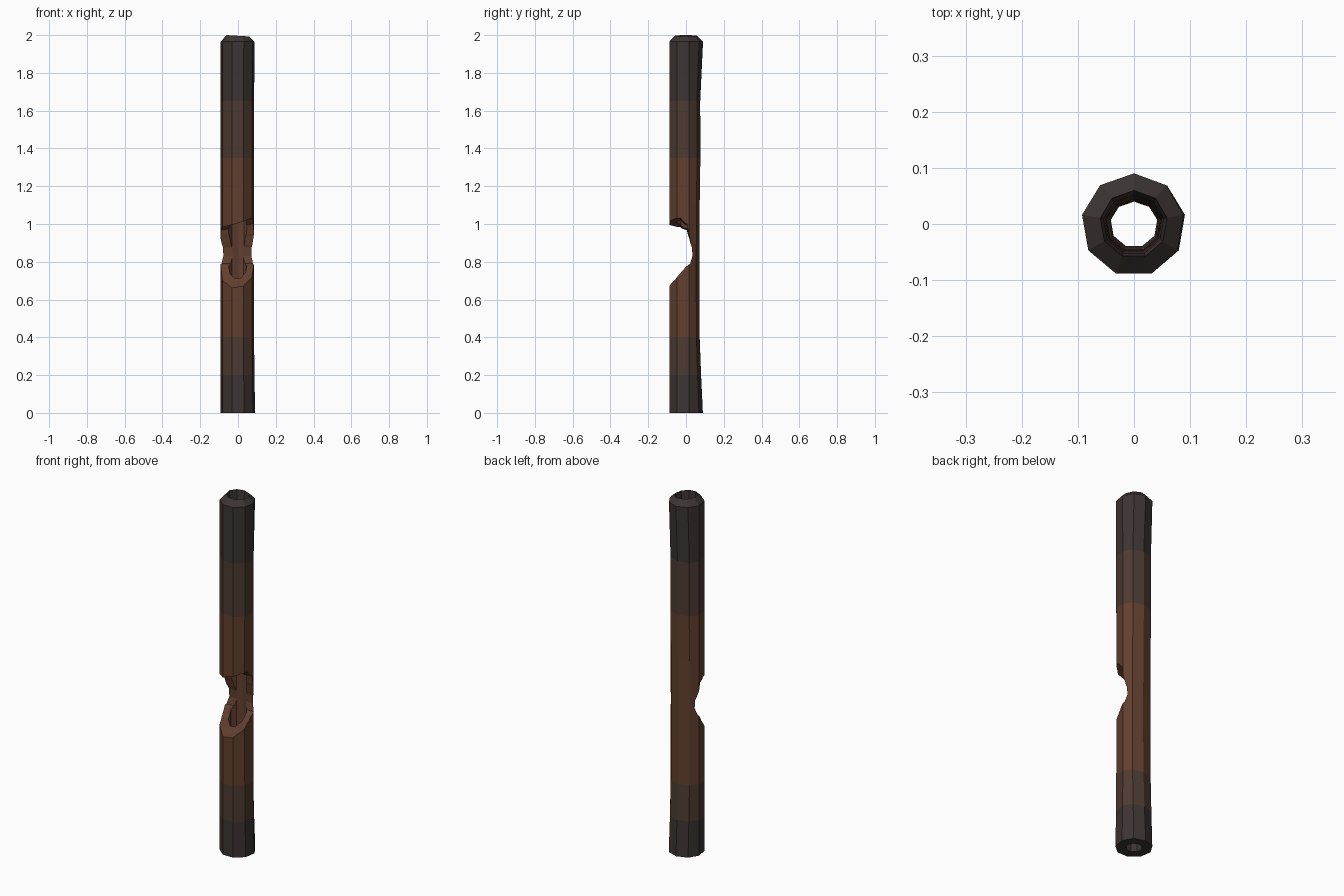
import bpy, bmesh, math

if "Cube" in bpy.data.objects:
    bpy.data.objects.remove(bpy.data.objects["Cube"])

SIDES = 9
mats = []
for name, col in [("dark_iron", (0.045, 0.035, 0.032, 1)),
                  ("brown_iron", (0.075, 0.042, 0.032, 1)),
                  ("rust", (0.12, 0.05, 0.028, 1))]:
    m = bpy.data.materials.new(name)
    m.diffuse_color = col
    m.use_nodes = True
    m.node_tree.nodes["Principled BSDF"].inputs["Base Color"].default_value = m.diffuse_color
    mats.append(m)


def make_object(name, bm):
    bmesh.ops.recalc_face_normals(bm, faces=bm.faces)
    me = bpy.data.meshes.new(name)
    bm.to_mesh(me)
    bm.free()
    ob = bpy.data.objects.new(name, me)
    bpy.context.collection.objects.link(ob)
    for m in mats:
        me.materials.append(m)
    return ob


def ring(bm, r, z, back, right, tilt=0.0):
    """Nonagon with its back and right sides pulled in to show wear."""
    out = []
    for i in range(SIDES):
        a = math.pi / 2 + i * 2 * math.pi / SIDES
        x, y = r * math.cos(a), r * math.sin(a)
        y *= back if y > 0.02 else 1
        x *= right if x > 0 else 1
        out.append(bm.verts.new((x, y, z - tilt * (x + 0.06) * 0.5)))
    return out


# Hollow pipe: outside going up, chamfered rim, inside going down
# (radius, height, back squeeze, right squeeze, rim tilt)
rings = [(0.094, 0.0, 0.95, 0.98, 0), (0.094, 0.2, 0.85, 0.94, 0),
         (0.094, 0.4, 0.77, 0.92, 0), (0.094, 0.62, 0.75, 0.91, 0),
         (0.094, 0.85, 0.75, 0.91, 0), (0.094, 1.1, 0.77, 0.91, 0),
         (0.094, 1.35, 0.81, 0.92, 0), (0.094, 1.65, 0.80, 0.92, 0),
         (0.094, 1.965, 0.96, 0.95, 0), (0.061, 2.0, 0.98, 0.98, 0.12),
         (0.055, 1.93, 0.93, 0.97, 0), (0.052, 1.3, 0.85, 0.95, 0),
         (0.050, 0.85, 0.82, 0.95, 0), (0.047, 0.5, 0.85, 0.95, 0),
         (0.042, 0.0, 0.95, 1, 0)]
bm = bmesh.new()
loops = [ring(bm, *r) for r in rings]
for k, lower in enumerate(loops):
    upper = loops[(k + 1) % len(loops)]
    for i in range(SIDES):
        j = (i + 1) % SIDES
        f = bm.faces.new((lower[i], lower[j], upper[j], upper[i]))
        z = sum(v.co.z for v in f.verts) / 4
        f.material_index = 2 if 0.5 < z < 1.3 else 1 if 0.25 < z < 1.55 else 0
pipe = make_object("broken_pipe", bm)

# Cutter for the ragged break in the front: (y, z, slant along x)
profile = [(-0.2, 0.60, 0.15), (-0.09, 0.665, 0.15), (-0.055, 0.70, 0.12),
           (-0.01, 0.755, 0.08), (0.022, 0.79, 0.0), (0.034, 0.83, 0.0),
           (0.032, 0.875, 0.0), (0.018, 0.93, 0.1), (0.005, 0.985, 0.2),
           (-0.03, 1.01, 0.3), (-0.09, 1.005, 0.32), (-0.2, 0.99, 0.32)]
bm = bmesh.new()
left, right = [[bm.verts.new((x, y, z + x * s)) for y, z, s in profile]
               for x in (-0.15, 0.15)]
bm.faces.new(left)
bm.faces.new(right[::-1])
for i in range(len(profile)):
    j = (i + 1) % len(profile)
    bm.faces.new((left[i], right[i], right[j], left[j]))
for f in bm.faces:
    f.material_index = 2
bmesh.ops.triangulate(bm, faces=bm.faces)
cutter = make_object("break_cutter", bm)
cutter.hide_render = True

mod = pipe.modifiers.new("break", 'BOOLEAN')
mod.operation = 'DIFFERENCE'
mod.solver = 'EXACT'
mod.object = cutter
bpy.context.view_layer.objects.active = pipe
pipe.select_set(True)
bpy.ops.object.modifier_apply(modifier=mod.name)
bpy.data.objects.remove(cutter)
